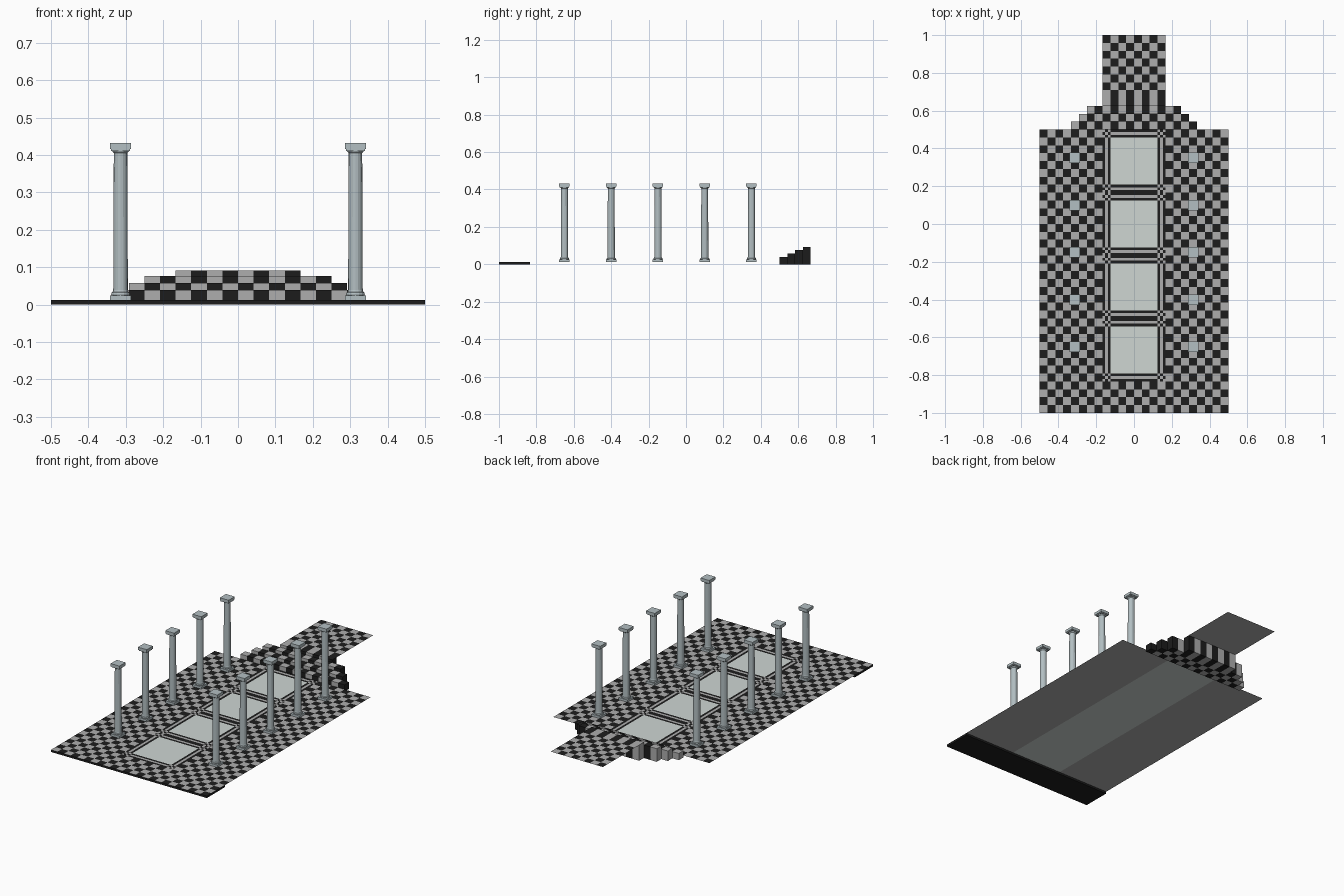
import bpy, bmesh, math

if "Cube" in bpy.data.objects:
    bpy.data.objects.remove(bpy.data.objects["Cube"])

T = 1 / 24            # tile size
FLOOR = 0.0125        # floor height
DECK = 0.0917         # walkway height


def mat(name, c):
    m = bpy.data.materials.new(name)
    m.diffuse_color = (*c, 1)
    m.use_nodes = True
    m.node_tree.nodes["Principled BSDF"].inputs["Base Color"].default_value = m.diffuse_color
    return m


BLACK = mat("black_tile", (0.012, 0.012, 0.012))
GREY = mat("grey_tile", (0.42, 0.42, 0.42))
PALE = mat("pale_panel", (0.62, 0.67, 0.65))
STONE = mat("column_stone", (0.45, 0.52, 0.54))


def finish(name, bm, mats):
    me = bpy.data.meshes.new(name)
    bm.to_mesh(me)
    bm.free()
    for m in mats:
        me.materials.append(m)
    ob = bpy.data.objects.new(name, me)
    bpy.context.collection.objects.link(ob)
    return ob


def quad(bm, x0, x1, y0, y1, z, mi, down=False):
    pts = [(x0, y0), (x1, y0), (x1, y1), (x0, y1)]
    if down:
        pts.reverse()
    bm.faces.new([bm.verts.new((x, y, z)) for x, y in pts]).material_index = mi


def box(bm, x0, x1, y0, y1, z0, z1, mi=0):
    vs = bmesh.ops.create_cube(bm, size=1)["verts"]
    for v in vs:
        v.co = (x1 if v.co.x > 0 else x0, y1 if v.co.y > 0 else y0,
                z1 if v.co.z > 0 else z0)
    for f in {f for v in vs for f in v.link_faces}:
        f.material_index = mi


def is_black(i, j):
    return (i + j) % 2


def checker(name, i0, i1, j0, j1, z):
    """Tiled sheet with a plain underside; tile (0, 0) is the front left corner."""
    bm = bmesh.new()
    for i in range(i0, i1):
        for j in range(j0, j1):
            x, y = -0.5 + i * T, -1 + j * T
            quad(bm, x, x + T, y, y + T, z, is_black(i, j))
    quad(bm, -0.5 + i0 * T, -0.5 + i1 * T, -1 + j0 * T, -1 + j1 * T,
         z - 0.001, 0, True)
    return finish(name, bm, [GREY, BLACK])


# Tiled floor areas and raised walkway
checker("left_floor", 0, 8, 4, 36, FLOOR)
checker("right_floor", 16, 24, 4, 36, FLOOR)
checker("front_floor", 0, 24, 0, 4, FLOOR)
checker("walkway", 8, 16, 40, 48, DECK)

# Solid black curb under the front strip
bm = bmesh.new()
box(bm, -0.5, 0.5, -1, -1 + 4 * T, 0, FLOOR - 0.0006)
finish("front_curb", bm, [BLACK])

# Four pale panels with striped borders and checked corners
h, s = 4 * T, T / 3
cuts = [-h, -h + s, -h + 2 * s, -h + 3 * s, h - 3 * s, h - 2 * s, h - s, h]
for n in range(4):
    cy = 0.5 - h - n * 2 * h
    bm = bmesh.new()
    for a in range(7):
        for b in range(7):
            ma, mb = min(a, 6 - a), min(b, 6 - b)
            if ma == 3 and mb == 3:
                mi = 0
            elif ma == 3 or mb == 3:
                mi = 2 if min(ma, mb) % 2 == 0 else 1
            else:
                mi = 1 + (ma + mb) % 2
            quad(bm, cuts[a], cuts[a + 1], cy + cuts[b], cy + cuts[b + 1], FLOOR, mi)
    quad(bm, -h, h, cy - h, cy + h, FLOOR - 0.001, 0, True)
    finish(f"centre_panel_{n + 1}", bm, [PALE, GREY, BLACK])

# Stairs: rows of square blocks, each row narrower and taller
for row, (half, top) in enumerate([(8, 0.039), (7, 0.058), (6, 0.076), (4, DECK)]):
    bm = bmesh.new()
    j = 36 + row
    for i in range(12 - half, 12 + half):
        x, y = -0.5 + i * T, -1 + j * T
        box(bm, x, x + T, y, y + T, 0, top, is_black(i, j + (row == 3)))
    finish(f"stair_{row + 1}", bm, [GREY, BLACK])


# Columns: square plinth, turned shaft, square cap
PROFILE = [(0.024, 0.024), (0.025, 0.028), (0.024, 0.032), (0.021, 0.034),
           (0.0195, 0.039), (0.019, 0.22), (0.018, 0.405), (0.021, 0.408),
           (0.023, 0.412), (0.025, 0.417)]


def column(name, cx, cy):
    bm = bmesh.new()
    box(bm, cx - 0.028, cx + 0.028, cy - 0.028, cy + 0.028, FLOOR, 0.025)
    sides, rings = 16, []
    for r, z in PROFILE:
        rings.append([bm.verts.new((cx + r * math.cos(2 * math.pi * k / sides),
                                    cy + r * math.sin(2 * math.pi * k / sides), z))
                      for k in range(sides)])
    for lo, hi in zip(rings, rings[1:]):
        for k in range(sides):
            q = (k + 1) % sides
            bm.faces.new((lo[k], lo[q], hi[q], hi[k]))
    box(bm, cx - 0.025, cx + 0.025, cy - 0.025, cy + 0.025, 0.411, 0.417)
    box(bm, cx - 0.028, cx + 0.028, cy - 0.028, cy + 0.028, 0.416, 0.432)
    finish(name, bm, [STONE])


for n in range(5):
    y = -0.65 + 0.25 * n
    column(f"left_column_{n + 1}", -0.314, y)
    column(f"right_column_{n + 1}", 0.314, y)
